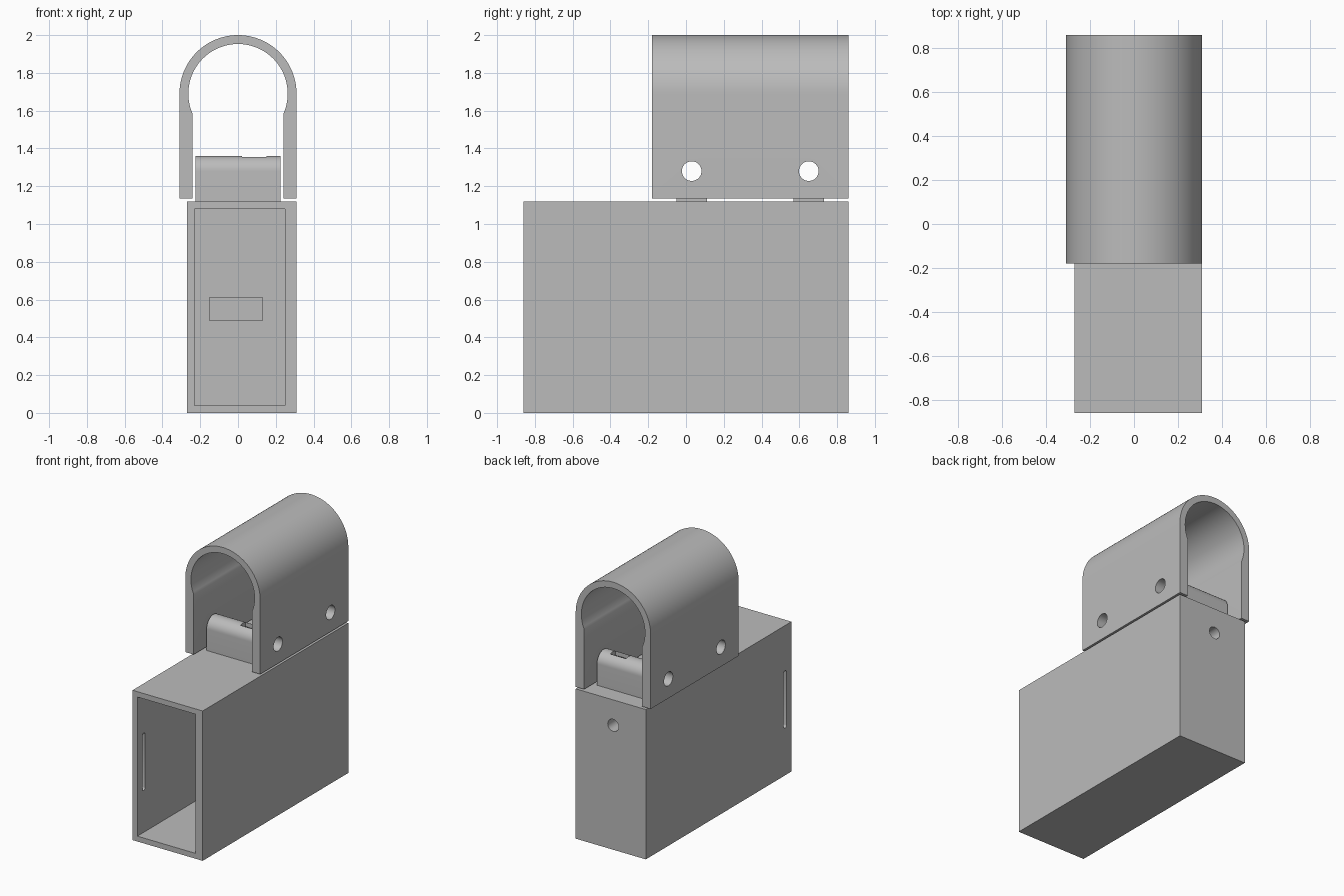
import bpy
import bmesh
from math import sin, cos, pi, acos, radians
from mathutils import Vector

cube = bpy.data.objects.get("Cube")
if cube:
    bpy.data.objects.remove(cube, do_unlink=True)

grey = bpy.data.materials.new("plain_grey")
grey.use_nodes = True
colour = (0.5, 0.5, 0.5, 1)
grey.diffuse_color = colour
grey.node_tree.nodes["Principled BSDF"].inputs["Base Color"].default_value = colour


def prism(name, outline, axis, start, end):
    """Extrude a 2D outline along x, y or z; the outline uses the other two axes in order."""
    def place(p, d):
        a, b = p
        return {"x": (d, a, b), "y": (a, d, b), "z": (a, b, d)}[axis]

    bm = bmesh.new()
    base = bm.faces.new([bm.verts.new(place(p, start)) for p in outline])
    out = bmesh.ops.extrude_face_region(bm, geom=[base])
    moved = [v for v in out["geom"] if isinstance(v, bmesh.types.BMVert)]
    shift = Vector(place((0, 0), end - start))
    bmesh.ops.translate(bm, verts=moved, vec=shift)
    bmesh.ops.recalc_face_normals(bm, faces=bm.faces)
    mesh = bpy.data.meshes.new(name)
    bm.to_mesh(mesh)
    bm.free()
    mesh.materials.append(grey)
    obj = bpy.data.objects.new(name, mesh)
    bpy.context.collection.objects.link(obj)
    return obj


def rect(a0, a1, b0, b1):
    return [(a0, b0), (a1, b0), (a1, b1), (a0, b1)]


def arc(a, b, radius, start, end, steps):
    angles = [start + (end - start) * i / steps for i in range(steps + 1)]
    return [(a + radius * cos(t), b + radius * sin(t)) for t in angles]


def circle(a, b, radius):
    return arc(a, b, radius, 0, 2 * pi, 32)[:-1]


def cut(obj, cutters):
    """Subtract the cutters, bake the result and remove them."""
    for cutter in cutters:
        cutter.hide_render = True
        mod = obj.modifiers.new("cut", "BOOLEAN")
        mod.operation = "DIFFERENCE"
        mod.solver = "EXACT"
        mod.object = cutter
    graph = bpy.context.evaluated_depsgraph_get()
    baked = bpy.data.meshes.new_from_object(obj.evaluated_get(graph))
    obj.modifiers.clear()
    obj.data = baked
    for cutter in cutters:
        bpy.data.objects.remove(cutter, do_unlink=True)


def smooth(obj):
    bpy.ops.object.select_all(action="DESELECT")
    obj.select_set(True)
    bpy.context.view_layer.objects.active = obj
    bpy.ops.object.shade_smooth_by_angle(angle=radians(25))


BACK = 0.86
PIN_Z = 1.28
PIN_YS = (0.03, 0.65)

# Hollow housing, open at the front
housing = prism("housing", rect(-0.27, 0.31, 0, 1.12), "y", -BACK, BACK)
slot_y, slot_r = -0.785, 0.017
slot = (arc(slot_y, 0.765, slot_r, 0, pi, 8)
        + arc(slot_y, 0.37, slot_r, pi, 2 * pi, 8))
cut(housing, [
    prism("cavity_cutter", rect(-0.23, 0.25, 0.04, 1.08), "y", -1, 0.6),
    prism("pocket_cutter", rect(-0.15, 0.13, 0.49, 0.61), "y", 0.5, 0.7),
    prism("side_slot_cutter", slot, "x", -0.4, -0.1),
    prism("back_hole_cutter", circle(0, 0.93, 0.045), "y", 0.72, 1),
])
smooth(housing)

# Round-topped lugs with a pin hole and a narrow slot in the top
for label, y in zip(("front", "rear"), PIN_YS):
    r = 0.08
    outline = [(y - r, 1.12), (y + r, 1.12)] + arc(y, PIN_Z, r, 0, pi, 24)
    lug = prism(label + "_lug", outline, "x", -0.225, 0.225)
    cut(lug, [
        prism("pin_cutter", circle(y, PIN_Z, 0.052), "x", -0.5, 0.5),
        prism("top_slot_cutter", rect(0.02, 0.15, y - 0.03, y + 0.03), "z", 1.3, 1.5),
    ])
    smooth(lug)

# Arched clamp: round outside, inner bore narrowing into straight legs
centre, outer, bore, leg, foot = 1.69, 0.31, 0.263, 0.24, 1.135
dip = acos(leg / bore)
profile = ([(outer, foot)] + arc(0, centre, outer, 0, pi, 48)
           + [(-outer, foot), (-leg, foot)]
           + arc(0, centre, bore, pi + dip, -dip, 56) + [(leg, foot)])
clamp = prism("clamp", profile, "y", -0.18, BACK)
cut(clamp, [prism("clamp_hole_cutter", circle(y, PIN_Z, 0.052), "x", -0.5, 0.5)
            for y in PIN_YS])
smooth(clamp)
